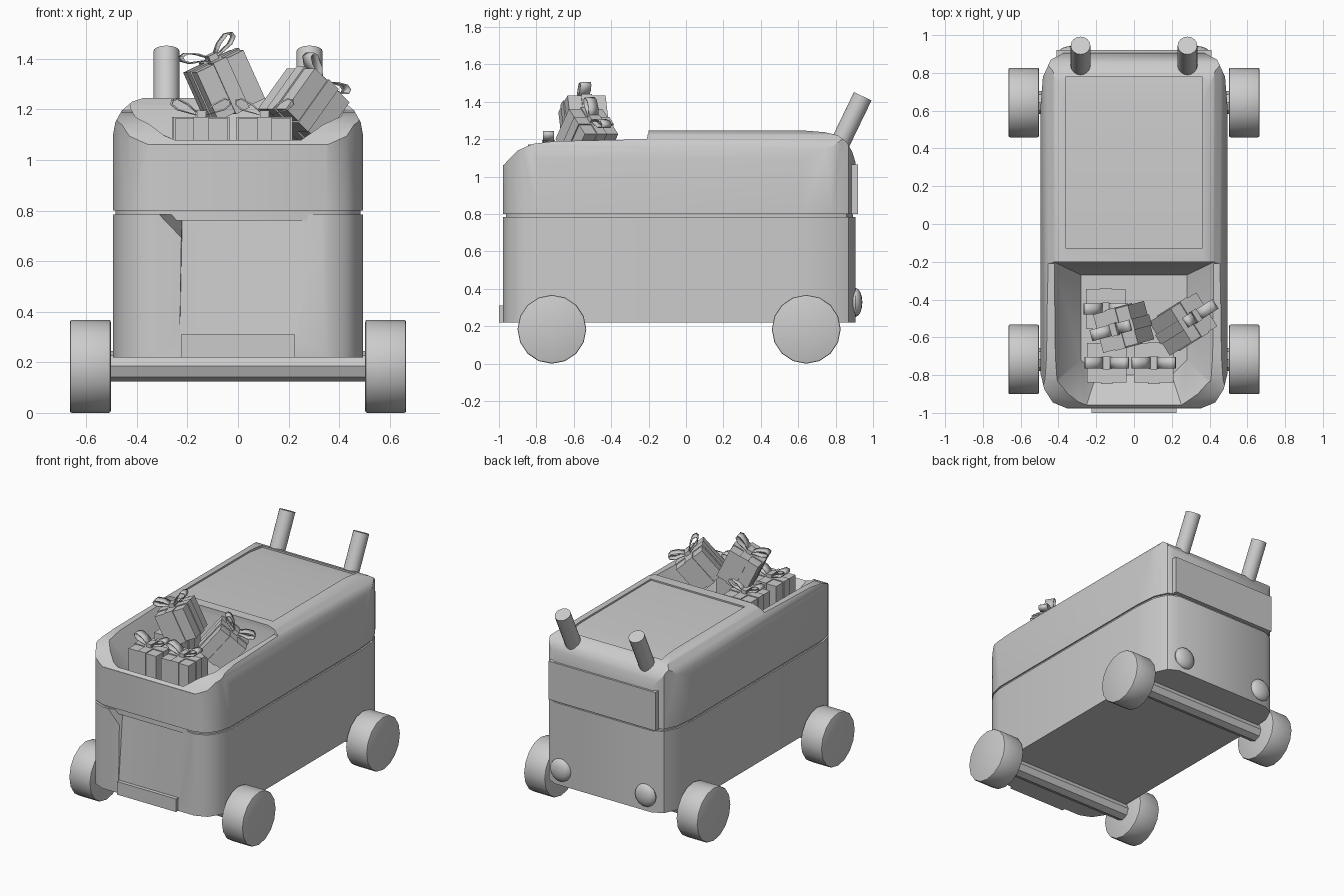
import bpy, bmesh, math
from mathutils import Vector, Matrix, Euler

if "Cube" in bpy.data.objects:
    bpy.data.objects.remove(bpy.data.objects["Cube"])


def finish(name, bm):
    bmesh.ops.recalc_face_normals(bm, faces=bm.faces)
    me = bpy.data.meshes.new(name)
    bm.to_mesh(me)
    bm.free()
    ob = bpy.data.objects.new(name, me)
    bpy.context.collection.objects.link(ob)
    return ob


def loft(name, rings):
    bm = bmesh.new()
    vs = [[bm.verts.new(p) for p in r] for r in rings]
    n = len(rings[0])
    for a, b in zip(vs, vs[1:]):
        for i in range(n):
            bm.faces.new((a[i], a[(i + 1) % n], b[(i + 1) % n], b[i]))
    bm.faces.new(vs[0])
    bm.faces.new(vs[-1])
    return finish(name, bm)


def sym(half):
    """Close a right-hand half outline by mirroring in x."""
    return half + [(-x, y) for x, y in reversed(half)]


def prism(name, pts, axis, lo, hi):
    put = {'x': lambda p, t: (t, p[0], p[1]),
           'y': lambda p, t: (p[0], t, p[1]),
           'z': lambda p, t: (p[0], p[1], t)}[axis]
    return loft(name, [[put(p, t) for p in pts] for t in (lo, hi)])


def box(name, lo, hi):
    return prism(name, [(lo[0], lo[1]), (hi[0], lo[1]), (hi[0], hi[1]), (lo[0], hi[1])],
                 'z', lo[2], hi[2])


def cylinder(name, a, b, r, sides, bevel=0):
    a, b = Vector(a), Vector(b)
    bm = bmesh.new()
    rot = (b - a).to_track_quat('Z', 'Y').to_matrix().to_4x4()
    bmesh.ops.create_cone(bm, cap_ends=True, segments=sides, radius1=r, radius2=r,
                          depth=(b - a).length, matrix=Matrix.Translation((a + b) / 2) @ rot)
    if bevel:
        rims = [e for e in bm.edges if any(len(f.verts) > 4 for f in e.link_faces)]
        bmesh.ops.bevel(bm, geom=rims, offset=bevel, segments=2, profile=0.5, affect='EDGES')
    return finish(name, bm)


def boolean(ob, cutter, op):
    m = ob.modifiers.new('cut', 'BOOLEAN')
    m.object, m.operation, m.solver = cutter, op, 'EXACT'
    bpy.context.view_layer.objects.active = ob
    bpy.ops.object.modifier_apply(modifier=m.name)
    bpy.data.objects.remove(cutter)


# Body outline seen from above
outline = sym([(0.35, -0.978), (0.43, -0.945), (0.475, -0.875), (0.495, -0.79),
               (0.495, 0.62), (0.482, 0.78), (0.44, 0.87), (0.37, 0.906)])

# Lower body with sloping front recess
lower = prism('lower_body', outline, 'z', 0.22, 0.785)
boolean(lower, loft('recess_cutter', [
    [(-0.23, -0.975, 0.30), (0.23, -0.975, 0.30), (0.24, -1.1, 0.30), (-0.24, -1.1, 0.30)],
    [(-0.22, -0.945, 0.80), (0.22, -0.945, 0.80), (0.33, -0.979, 0.80), (-0.33, -0.979, 0.80)],
]), 'DIFFERENCE')
prism('seam_core', [(x * 0.98, y * 0.985) for x, y in outline], 'z', 0.76, 0.83)
box('front_step', (-0.225, -1.0, 0.22), (0.225, -0.95, 0.31))

# Upper body: outline trimmed by side and front silhouettes
upper = prism('upper_body', outline, 'z', 0.80, 1.4)
side = [(-1.1, 0.7), (-1.1, 1.06), (-0.975, 1.062), (-0.94, 1.10), (-0.90, 1.14), (-0.82, 1.175),
        (-0.70, 1.19), (-0.21, 1.20), (-0.20, 1.246), (0.64, 1.246), (0.74, 1.238), (0.81, 1.222),
        (0.86, 1.185), (0.89, 1.13), (0.91, 1.065), (1.1, 1.06), (1.1, 0.7)]
boolean(upper, prism('side_trim', side, 'x', -0.7, 0.7), 'INTERSECT')
front = sym([(0.6, 0.7), (0.6, 1.09), (0.496, 1.09), (0.485, 1.15), (0.46, 1.195),
             (0.42, 1.23), (0.36, 1.25)])
boolean(upper, prism('front_trim', front, 'y', -1.2, 1.2), 'INTERSECT')

# Open compartment with sloping walls
floor = sym([(0.20, -0.80), (0.28, -0.72), (0.28, -0.27)])
rim = sym([(0.30, -1.11), (0.425, -0.85), (0.425, -0.20)])
boolean(upper, loft('compartment_cutter', [[(x, y, 0.95) for x, y in floor],
                                           [(x, y, 1.205) for x, y in rim],
                                           [(x, y, 1.40) for x, y in rim]]), 'DIFFERENCE')

# Shallow lid panel
boolean(upper, prism('panel_cutter', [(-0.13, 1.236), (0.64, 1.234), (0.78, 1.217),
                                      (0.78, 1.4), (-0.13, 1.4)], 'x', -0.36, 0.36), 'DIFFERENCE')
box('rear_plate', (-0.41, 0.88, 0.80), (0.41, 0.92, 1.065))

# Wheels, axles, rear lamps and handles
for y, end in ((-0.717, 'front'), (0.643, 'rear')):
    cylinder(end + '_axle', (-0.53, y, 0.185), (0.53, y, 0.185), 0.06, 8)
    for s, lr in ((-1, 'left'), (1, 'right')):
        cylinder(f'{end}_wheel_{lr}', (s * 0.503, y, 0.184), (s * 0.665, y, 0.184), 0.184, 16, 0.008)
for s, lr in ((-1, 'left'), (1, 'right')):
    cylinder('handle_' + lr, (s * 0.283, 0.80, 1.13), (s * 0.283, 0.945, 1.43), 0.052, 16)
    bm = bmesh.new()
    bmesh.ops.create_uvsphere(bm, u_segments=16, v_segments=8, radius=1, matrix=Matrix.LocRotScale(
        Vector((s * 0.325, 0.905, 0.328)), None, Vector((0.078, 0.038, 0.078))))
    finish('rear_lamp_' + lr, bm)


# Wrapped presents with ribbon and bow
def present(name, pos, rot, h=0.105):
    w, t = 0.03, 0.006
    e = h + t
    parts = [box(name + '_box', (-h, -h, -h), (h, h, h)),
             box(name + '_ribbon_a', (-w, -e, -e), (w, e, e)),
             box(name + '_ribbon_b', (-e, -w, -e), (e, w, e)),
             box(name + '_knot', (-0.018, -0.034, h), (0.018, 0.034, h + 0.03))]
    loop = [(0, 0.008), (0.05, 0.055), (0.09, 0.076), (0.112, 0.072), (0.115, 0.055), (0.09, 0.034)]
    for s, lr in ((-1, 'left'), (1, 'right')):
        bm = bmesh.new()
        cols = [[bm.verts.new((s * x, y, h + z)) for y in (-0.03, 0.03)] for x, z in loop]
        for a, b in zip(cols, cols[1:] + cols[:1]):
            bm.faces.new((a[0], b[0], b[1], a[1]))
        bow = finish(f'{name}_bow_{lr}', bm)
        m = bow.modifiers.new('thickness', 'SOLIDIFY')
        m.thickness, m.offset = 0.006, 0
        parts.append(bow)
    mat = Matrix.Translation(pos) @ Euler([math.radians(a) for a in rot]).to_matrix().to_4x4()
    for p in parts:
        p.data.transform(mat)


present('present_front_left', (-0.145, -0.735, 1.06), (0, 0, 0))
present('present_front_right', (0.105, -0.735, 1.06), (0, 0, 0))
present('present_back_left', (-0.15, -0.45, 1.06), (0, 0, 0))
present('present_top', (-0.055, -0.545, 1.295), (0, -25, 15))
present('present_tilted', (0.26, -0.53, 1.215), (0, 40, 32))

# Smooth the curved parts, keep sharp edges
bpy.ops.object.select_all(action='DESELECT')
for ob in bpy.context.scene.objects:
    ob.select_set(True)
bpy.context.view_layer.objects.active = lower
bpy.ops.object.shade_smooth_by_angle(angle=math.radians(35))
